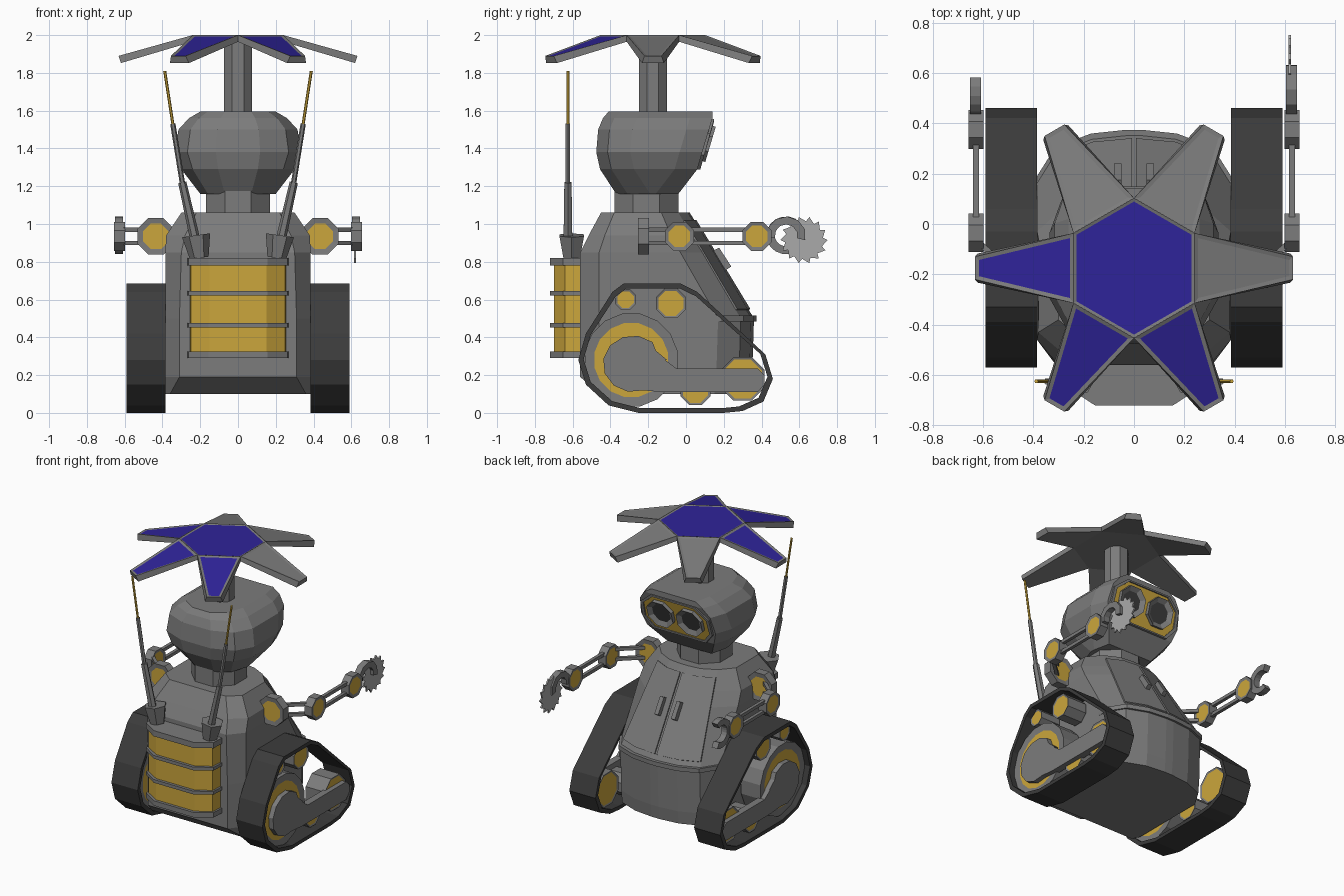
import bpy, bmesh, math
from mathutils import Vector, Matrix

if "Cube" in bpy.data.objects:
    bpy.data.objects.remove(bpy.data.objects["Cube"])


def material(name, r, g, b):
    m = bpy.data.materials.new(name)
    m.diffuse_color = (r, g, b, 1)
    m.use_nodes = True
    m.node_tree.nodes["Principled BSDF"].inputs["Base Color"].default_value = m.diffuse_color
    return m


GRAY = material("gray metal", 0.2, 0.2, 0.2)
DARK = material("dark rubber", 0.045, 0.045, 0.045)
YELLOW = material("yellow", 0.60, 0.38, 0.045)
BLUE = material("solar blue", 0.028, 0.017, 0.32)
STEEL = material("light steel", 0.40, 0.40, 0.40)


def loft(name, rings, mat, closed=False, caps=(), inset=0.02, depth=-0.004, mat2=None):
    """Skin a list of rings; chosen end caps (0 or 1) get an inset face in mat2."""
    bm = bmesh.new()
    vs = [[bm.verts.new(p) for p in ring] for ring in rings]
    n = len(vs[0])
    for i in range(len(vs) if closed else len(vs) - 1):
        a, b = vs[i], vs[(i + 1) % len(vs)]
        for j in range(n):
            k = (j + 1) % n
            bm.faces.new((a[j], a[k], b[k], b[j]))
    ends = [] if closed else [bm.faces.new(vs[0]), bm.faces.new(vs[-1])]
    bmesh.ops.recalc_face_normals(bm, faces=bm.faces[:])
    for c in caps:
        bmesh.ops.inset_region(bm, faces=[ends[c]], thickness=inset, depth=depth,
                               use_even_offset=True)
        ends[c].material_index = 1
    me = bpy.data.meshes.new(name)
    bm.to_mesh(me)
    bm.free()
    me.materials.append(mat)
    me.materials.append(mat2 or mat)
    ob = bpy.data.objects.new(name, me)
    bpy.context.collection.objects.link(ob)
    return ob


def circle(c, axis, r, n=8):
    q = Vector(axis).to_track_quat('Z', 'Y')
    return [Vector(c) + q @ Vector((r * math.cos((j + .5) * math.tau / n),
                                    r * math.sin((j + .5) * math.tau / n), 0)) for j in range(n)]


def rod(name, p, q, r0, r1=None, n=8, mat=GRAY, **kw):
    p, q = Vector(p), Vector(q)
    return loft(name, [circle(p, q - p, r0, n), circle(q, q - p, r1 or r0, n)], mat, **kw)


def side_plate(name, pts, x0, x1, mat=GRAY):
    return loft(name, [[(x, y, z) for y, z in pts] for x in (x0, x1)], mat)


def sym(half, z):
    """Mirror a half outline of (x, y) points into a full ring at height z."""
    return [Vector((x, y, z)) for x, y in half] + [Vector((-x, y, z)) for x, y in half[::-1]]


# Body: half outlines from back to front, by height
body = [
    (0.10, [(.36, -.45), (.385, -.40), (.385, .15), (.31, .27), (.17, .325), (.03, .34)]),
    (0.19, [(.31, -.56), (.385, -.46), (.385, .16), (.31, .28), (.17, .335), (.03, .35)]),
    (0.50, [(.31, -.56), (.385, -.46), (.385, .17), (.31, .29), (.17, .345), (.03, .36)]),
    (0.85, [(.30, -.56), (.385, -.46), (.385, -.03), (.256, .085), (.14, .135), (.03, .148)]),
    (0.94, [(.28, -.515), (.38, -.43), (.375, -.08), (.24, .03), (.13, .08), (.03, .093)]),
    (1.06, [(.22, -.45), (.30, -.38), (.30, -.13), (.22, -.04), (.12, .01), (.03, .02)])]
loft("body", [sym(h, z) for z, h in body], GRAY)
lip = [(.385, .10)] + [(x * 1.01, y + .014) for x, y in body[2][1][2:]]
loft("body_lip", [sym(lip, .485), sym(lip, .515)], GRAY)

# Doors and handles on the sloped front
low, top = body[2][1], body[5][1]
out = Vector((0, .008, .005))
for s in (1, -1):
    def on_slope(i, t):
        a, b = low[i], top[i]
        k = .008 if i == 5 else None
        return Vector((s * (k or a[0] + (b[0] - a[0]) * t), a[1] + (b[1] - a[1]) * t, .5 + .56 * t))
    quad = [on_slope(i, .08) for i in (5, 4, 3)] + [on_slope(i, .92) for i in (3, 4, 5)]
    loft("door", [[p - out for p in quad], [p + out for p in quad]], GRAY)
    handle = [(.145, .86), (.175, .875), (.24, .775), (.21, .755)]
    side_plate("door_handle", handle, s * .05, s * .08)

# Tank on the back
tank = [(.255, -.55), (.25, -.64), (.15, -.70)]
rim = [(.268, -.55), (.263, -.65), (.155, -.72)]
loft("tank", [sym(tank, .31), sym(tank, .79)], YELLOW)
for z0, z1 in ((.29, .325), (.452, .475), (.622, .645), (.78, .82)):
    loft("tank_band", [sym(rim, z0), sym(rim, z1)], GRAY)

# Neck and head
rod("neck", (0, -.21, 1.04), (0, -.21, 1.18), .183)
head = [(1.16, .20, -.37, -.04), (1.29, .30, -.455, .06), (1.38, .335, -.475, .086),
        (1.50, .315, -.465, .122), (1.56, .26, -.44, .14), (1.595, .20, -.41, .14)]
loft("head", [sym([(x * .35, b), (x * .8, b + .06), (x, b + .18), (x, f - .12), (x * .87, f)], z)
              for z, x, b, f in head], GRAY)


def face_y(z):
    return .14 - (1.56 - z) * .3


half = [(.16, 1.545), (.245, 1.475), (.25, 1.37), (.19, 1.30)]
outline = half + [(-x, z) for x, z in half[::-1]]
loft("face_plate", [[(x, face_y(z) + d, z) for x, z in outline] for d in (-.01, .005)], YELLOW)
loft("face_frame", [[(x * k, face_y(z) + d, 1.42 + (z - 1.42) * k) for x, z in outline]
                    for k, d in ((1, -.01), (1, .014), (1.09, .014), (1.09, -.01))],
     GRAY, closed=True)
for s in (1, -1):
    c, ax = Vector((s * .115, face_y(1.43), 1.43)), Vector((0, .958, -.287))
    rod("eye", c - ax * .02, c + ax * .03, .105, caps=(1,), inset=.03, depth=-.02, mat2=DARK)

# Umbrella of solar panels on a pole
rod("umbrella_pole", (0, -.175, 1.57), (0, -.175, 1.98), .08)
loft("umbrella_centre", [[p.x, p.y, z] and [Vector((p.x, p.y, z)) for p in hexa] for z, hexa in
     ((1.965, [Vector((.278 * math.sin(i * math.pi / 3), -.175 + .278 * math.cos(i * math.pi / 3)))
               for i in range(6)]),
      (2.0, [Vector((.278 * math.sin(i * math.pi / 3), -.175 + .278 * math.cos(i * math.pi / 3)))
             for i in range(6)])) for p in hexa[:1]],
     GRAY, caps=(1,), inset=.012, mat2=BLUE)
for i in range(6):
    m = Matrix.Translation((0, -.175, 0)) @ Matrix.Rotation(i * math.pi / 3, 4, 'Z')
    upper = [(.24, -.139, 2.0), (.632, -.045, 1.89), (.632, .045, 1.89), (.24, .139, 2.0)]
    lower = [(.24, -.139, 1.965), (.62, -.058, 1.852), (.62, .058, 1.852), (.24, .139, 1.965)]
    loft("umbrella_panel", [[m @ Vector(p) for p in r] for r in (lower, upper)], GRAY,
         caps=(1,), inset=.016, mat2=BLUE if i in (3, 4, 5) else GRAY)

# Track profile (y, z) and drive arm profile
belt = [(-.33, .685), (-.03, .685), (.06, .64), (.42, .31), (.46, .18), (.41, .06), (.30, .01),
        (.2, 0), (-.25, 0), (-.41, .04), (-.53, .15), (-.57, .28), (-.53, .42), (-.39, .64)]
inner = [(-.06 + (y + .06) * .945, .33 + (z - .33) * .925) for y, z in belt]
arm = [(-.28 + .16 * math.cos(math.radians(a)), .26 + .15 * math.sin(math.radians(a)))
       for a in range(50, 291, 30)]
arm += [(-.12, .11), (.38, .11), (.415, .15), (.415, .20), (.38, .235), (-.05, .235), (-.11, .28)]
arm += [(-.10, .28), (-.16, .33)]
wheels = [("wheel_large", -.29, .28, .25, .05, 16), ("wheel_upper_back", -.32, .60, .06, .012, 8),
          ("wheel_upper_front", -.08, .58, .085, .012, 8), ("wheel_front", .30, .18, .125, .012, 8),
          ("wheel_bottom", .05, .12, .085, .012, 8)]
for s in (1, -1):
    loft("track_belt", [[(s * x, y, z) for y, z in p] for x, p in
                        ((.385, belt), (.59, belt), (.59, inner), (.385, inner))],
         DARK, closed=True)
    for name, y, z, r, ins, n in wheels:
        rod(name, (s * .40, y, z), (s * .55, y, z), r, n=n, caps=(0, 1), inset=ins, mat2=YELLOW)
    side_plate("drive_arm", arm, s * .53, s * .58)

    # Antenna
    y = -.625
    rod("antenna_base", (s * .205, -.605, .82), (s * .222, -.605, .94), .05, .075, n=6)
    rod("antenna_lower", (s * .225, y, .91), (s * .295, y, 1.22), .027, .022, n=6)
    rod("antenna_middle", (s * .295, y, 1.22), (s * .345, y, 1.53), .014, n=6)
    rod("antenna_tip", (s * .345, y, 1.53), (s * .388, y, 1.81), .008, n=6, mat=YELLOW)

    # Arm joints and paired link rods
    z = .935
    rod("shoulder_joint", (s * .435, -.255, z), (s * .435, -.195, z), .105,
        caps=(0, 1), inset=.03, mat2=YELLOW)
    for name, y in (("elbow_joint", -.035), ("wrist_joint", .375)):
        rod(name, (s * .597, y, z), (s * .657, y, z), .083, caps=(0, 1), inset=.02, mat2=YELLOW)
    for dz in (-.035, .035):
        rod("upper_arm_rod", (s * .46, -.215, z + dz), (s * .62, -.07, z + dz), .016, n=4)
        rod("forearm_rod", (s * .627, 0, z + dz), (s * .627, .34, z + dz), .016, n=4)


def hook(name, a0, a1, x):
    """Curved finger: an arc strip around a point ahead of the wrist."""
    arc = [math.radians(a0 + (a1 - a0) * i / 6) for i in range(7)]
    pts = [(.53 + .105 * math.cos(a), .94 + .1 * math.sin(a)) for a in arc]
    pts += [(.53 + .06 * math.cos(a), .94 + .058 * math.sin(a)) for a in arc[::-1]]
    side_plate(name, pts, x - .022, x + .022)


# Left claw, right saw
hook("claw_upper", 185, 60, -.63)
hook("claw_lower", 175, 300, -.63)
hook("saw_holder", 190, -15, .625)
teeth = []
for i in range(14):
    for r, d in ((.125, 0), (.10, .12)):
        a = i * math.tau / 14 + d
        teeth.append((.625 + r * math.cos(a), .915 + r * math.sin(a)))
side_plate("saw_blade", teeth, .614, .624, STEEL)
